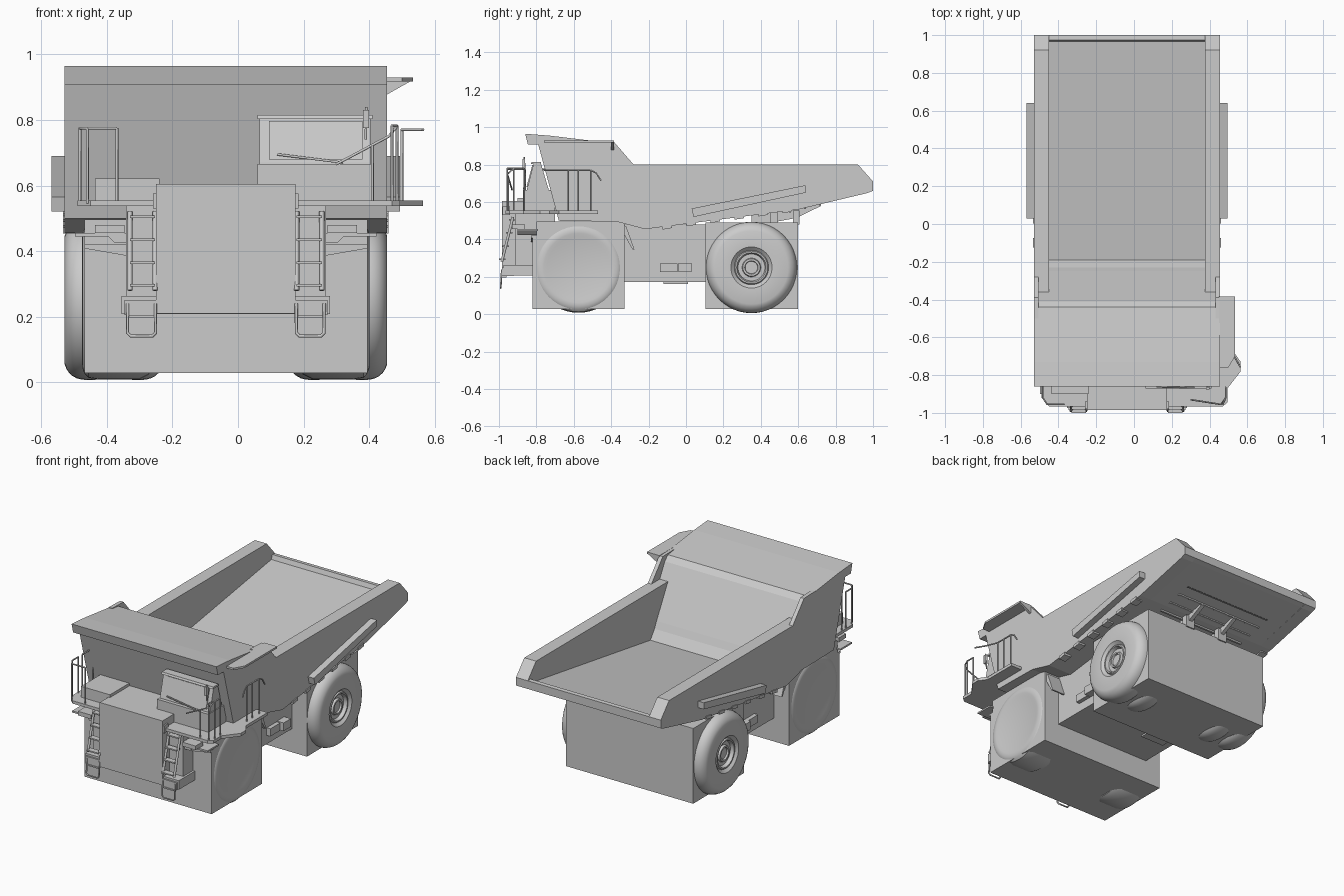
import bpy, bmesh, math

cube = bpy.data.objects.get("Cube")
if cube:
    bpy.data.objects.remove(cube, do_unlink=True)

CX = -0.037  # centre line of the truck body

paint = bpy.data.materials.new("light grey")
paint.use_nodes = True
paint.diffuse_color = (0.6, 0.6, 0.6, 1)
paint.node_tree.nodes["Principled BSDF"].inputs["Base Color"].default_value = (0.6, 0.6, 0.6, 1)


def finish(name, bm, smooth=False):
    bmesh.ops.recalc_face_normals(bm, faces=bm.faces)
    mesh = bpy.data.meshes.new(name)
    bm.to_mesh(mesh)
    bm.free()
    mesh.materials.append(paint)
    ob = bpy.data.objects.new(name, mesh)
    bpy.context.collection.objects.link(ob)
    if smooth:
        bpy.ops.object.select_all(action='DESELECT')
        ob.select_set(True)
        bpy.context.view_layer.objects.active = ob
        bpy.ops.object.shade_smooth_by_angle(angle=math.radians(35))


def prism(name, pts, a, b, axis='x'):
    """Extrude a flat outline from a to b along an axis."""
    bm = bmesh.new()

    def place(p, t):
        return {'x': (t, p[0], p[1]), 'y': (p[0], t, p[1]), 'z': (p[0], p[1], t)}[axis]
    r0 = [bm.verts.new(place(p, a)) for p in pts]
    r1 = [bm.verts.new(place(p, b)) for p in pts]
    bm.faces.new(r0)
    bm.faces.new(r1[::-1])
    n = len(pts)
    for i in range(n):
        j = (i + 1) % n
        bm.faces.new((r0[i], r0[j], r1[j], r1[i]))
    finish(name, bm)


def box(name, x0, x1, y0, y1, z0, z1):
    prism(name, [(x0, y0), (x1, y0), (x1, y1), (x0, y1)], z0, z1, 'z')


def tube(name, pts, r=0.005):
    cu = bpy.data.curves.new(name, 'CURVE')
    cu.dimensions = '3D'
    cu.bevel_depth, cu.bevel_resolution, cu.use_fill_caps = r, 1, True
    sp = cu.splines.new('POLY')
    sp.points.add(len(pts) - 1)
    for p, co in zip(sp.points, pts):
        p.co = (*co, 1)
    cu.materials.append(paint)
    bpy.context.collection.objects.link(bpy.data.objects.new(name, cu))


def wheel(name, profile, side, y, z, seg=48):
    """Lathe an (offset from centre line, radius) profile about the x axis."""
    bm = bmesh.new()
    vs = [bm.verts.new((CX + side * x, y, z + r)) for x, r in profile]
    es = [bm.edges.new(e) for e in zip(vs, vs[1:])]
    bmesh.ops.spin(bm, geom=vs + es, cent=(0, y, z), axis=(1, 0, 0),
                   angle=math.tau, steps=seg, use_merge=True)
    bmesh.ops.remove_doubles(bm, verts=bm.verts, dist=1e-4)
    finish(name, bm, True)


# Dump body: front wall with canopy, floor, rear lip
W = 0.492
prism("body_front_wall", [(-.86, .965), (-.73, .955), (-.44, .92), (-.41, .89), (-.25, .60),
                          (-.23, .56), (-.19, .505), (-.22, .455), (-.37, .495), (-.68, .5),
                          (-.79, .907), (-.845, .907)], CX - W, CX + W)
prism("body_floor", [(-.22, .455), (.6, .56), (.97, .65), (1, .66), (1, .71), (.975, .712),
                     (.965, .685), (-.19, .505)], CX - W + .005, CX + W - .005)
wall = [(-.22, .455), (.6, .56), (.97, .648), (1, .66), (1, .71), (.92, .80),
        (-.30, .80), (-.60, .80), (-.60, .5), (-.37, .495)]
wing = [(-.28, .80), (-.39, .927), (-.5, .93), (-.5, .78), (-.28, .78)]
for s, label in ((-1, "right"), (1, "left")):
    # Side walls with a broad flat rim, thin wings beside the canopy
    prism(f"body_side_{label}", wall, CX + s * W, CX + s * .412)
    prism(f"canopy_wing_{label}", wing, CX + s * W, CX + s * .468)
    prism(f"side_rail_{label}", [(.04, .52), (.64, .65), (.64, .69), (.03, .565)],
          CX + s * (W - .01), CX + s * .532)
    prism(f"mud_flap_{label}", [(-.37, .495), (-.32, .47), (-.275, .345), (-.285, .345)],
          CX + s * .30, CX + s * .42)
    # Wedge blocks along the lower edge of the body
    for i in range(6):
        y = -.10 + i * .128
        z = .468 + i * .0175
        prism(f"edge_block_{label}_{i}", [(y - .025, z - .015), (y + .025, z - .007),
              (y + .025, z + .012), (y - .025, z + .004)], CX + s * .45, CX + s * .497)

# Ribs and hinge arms beneath the floor
for i in range(4):
    y = .55 + i * .08
    prism(f"floor_rib_{i}", [(y, .545 + i * .018), (y + .012, .545 + i * .018),
          (y + .012, .60), (y, .60)], CX - .3, CX + .3)
for s in (-1, 1):
    x = CX + s * .12
    prism("hinge_arm", [(.35, .47), (.59, .515), (.72, .578), (.72, .60), (.35, .54)], x - .012, x + .012)
    for y in (.47, .59):
        box("hinge_bracket", x - .03, x + .03, y - .018, y + .018, .48, .555)

# Canopy spill plate on the left
prism("spill_plate", [(.45, -.76), (.50, -.76), (.535, -.70), (.535, -.385), (.45, -.385)], .918, .93, 'z')
prism("spill_gusset", [(.45, .92), (.53, .92), (.45, .875)], -.40, -.385, 'y')

# Axle boxes and chassis
B = 0.432
box("front_axle_box", CX - B, CX + B, -.82, -.33, .028, .41)
box("front_axle_top", CX - B, CX + B, -.80, -.33, .40, .497)
box("rear_axle_box", CX - B, CX + B, .105, .6, .028, .49)
box("chassis", CX - .33, CX + .33, -.34, .12, .172, .48)
box("belly_plate", CX - .28, CX - .12, -.12, .01, .162, .18)
for s in (-1, 1):
    box("side_tank", *sorted((CX + s * .32, CX + s * .355)), -.14, -.045, .225, .272)
    box("side_tank_rear", *sorted((CX + s * .32, CX + s * .375)), -.04, .03, .225, .275)

# Wheels: rounded tyre section with a dished hub
TYRE_W = .163
tyre = [(TYRE_W / 2 - TYRE_W / 2 * math.copysign(abs(math.cos(a)) ** .75, math.cos(a)),
         .15 + .094 * abs(math.sin(a)) ** .75)
        for a in (math.pi * k / 16 for k in range(15))]
tyre += [(.155, .11), (.138, .092), (.146, .087), (.146, .079), (.125, .072),
         (.125, .05), (.138, .046), (.138, .036), (.128, .033), (.128, 0)]
flush = [(.22, 0), (.22, .19), (.235, .225), (.265, .24), (.39, .24), (.42, .235), (.432, .222),
         (.438, .205), (.439, .185), (.434, .168), (.434, 0)]
for s, label in ((-1, "right"), (1, "left")):
    wheel(f"rear_outer_wheel_{label}", [(.334 + x, r) for x, r in tyre], s, .35, .25)
    wheel(f"rear_inner_wheel_{label}", [(.187 + x, r) for x, r in tyre], s, .35, .25)
    wheel(f"front_wheel_{label}", flush, s, -.575, .248)

# Nose, bumper and fenders
box("grille_box", -.25, .176, -.985, -.70, .21, .605)
box("engine_block", CX - .305, CX + .305, -.915, -.70, .26, .54)
box("bumper", CX - .318, CX + .318, -.975, -.81, .207, .262)
for s in (-1, 1):
    X = lambda d: CX + s * d
    prism("front_fender", [(X(.30), .385), (X(B), .408), (X(B), .42), (X(.30), .42)], -.83, -.79, 'y')
    prism("fender_shelf", [(X(.30), .425), (X(.34), .425), (X(.36), .445), (X(.46), .445),
                           (X(.46), .455), (X(.30), .455)], -.90, -.79, 'y')
    box("lamp_pod", *sorted((X(.31), X(.40))), -.93, -.86, .455, .48)
    box("grille_hinge", *sorted((X(.208), X(.222))), -.98, -.94, .53, .575)
    # Sloped ladder with rungs and a hanging lower step
    for d in (.216, .293):
        tube("ladder_rail", [(X(d), -.985, .28), (X(d), -.925, .52)], .008)
    for i in range(4):
        t = i / 3.3
        y, z = -.985 + .06 * t, .295 + .23 * t
        box("ladder_rung", *sorted((X(.216), X(.293))), y - .015, y + .02, z - .004, z + .004)
    box("step_mount", *sorted((X(.21), X(.31))), -.985, -.92, .205, .25)
    tube("lower_step", [(X(.215), -.985, .24), (X(.215), -.99, .15), (X(.225), -.99, .14),
                        (X(.29), -.99, .14), (X(.30), -.99, .15), (X(.30), -.985, .24)], .005)
    box("lower_tread", *sorted((X(.22), X(.295))), -.99, -.96, .197, .205)

# Deck
prism("deck", [(-.49, -.92), (-.45, -.965), (.47, -.965), (.495, -.945), (.495, -.87), (.565, -.78),
               (.565, -.73), (.53, -.68), (.53, -.47), (.40, -.47), (.40, -.66), (-.49, -.66)],
      .537, .555, 'z')
box("air_cleaner_box", -.436, -.24, -.90, -.69, .55, .622)

# Cab with windscreen, roof and wipers
prism("cab", [(-.865, .55), (-.85, .67), (-.815, .805), (-.775, .805), (-.70, .55)], .065, .405)
prism("cab_roof", [(-.83, .803), (-.825, .815), (-.775, .815), (-.775, .803)], .06, .41)
prism("windscreen", [(-.853, .68), (-.822, .797), (-.815, .797), (-.845, .68)], .095, .38)
box("cab_sill", .06, .41, -.872, -.70, .55, .665)
for a, b in (((.12, .695), (.32, .67)), ((.13, .66), (.27, .66))):
    tube("wiper", [(a[0], -.862, a[1]), (b[0], -.868, b[1])], .004)
tube("mirror_post", [(.39, -.86, .74), (.392, -.865, .84)], .004)
box("mirror", .382, .40, -.875, -.86, .775, .83)


def rail(pts, z=.775):
    """A handrail over deck points, with a post at every point."""
    tube("handrail", [(x, y, z) for x, y in pts], .0045)
    for x, y in pts:
        tube("handrail_post", [(x, y, .545), (x, y, z)], .0045)


# Handrails
rail([(-.37, -.955), (-.46, -.955), (-.483, -.92), (-.483, -.86)])
rail([(-.483, -.82), (-.483, -.72)])
rail([(.47, -.955), (.485, -.92), (.485, -.865)], .782)
rail([(.50, -.63), (.50, -.575), (.50, -.51)], .77)
tube("handrail_end", [(.50, -.51, .77), (.50, -.48, .755), (.50, -.455, .715)], .0045)
tube("handrail_arm", [(.50, -.63, .77), (.53, -.70, .77), (.565, -.76, .77)], .0045)
tube("sloped_handrail", [(.30, -.93, .665), (.46, -.955, .75), (.485, -.92, .78)], .0045)
tube("sloped_handrail_post", [(.41, -.95, .545), (.41, -.95, .72)], .0045)
